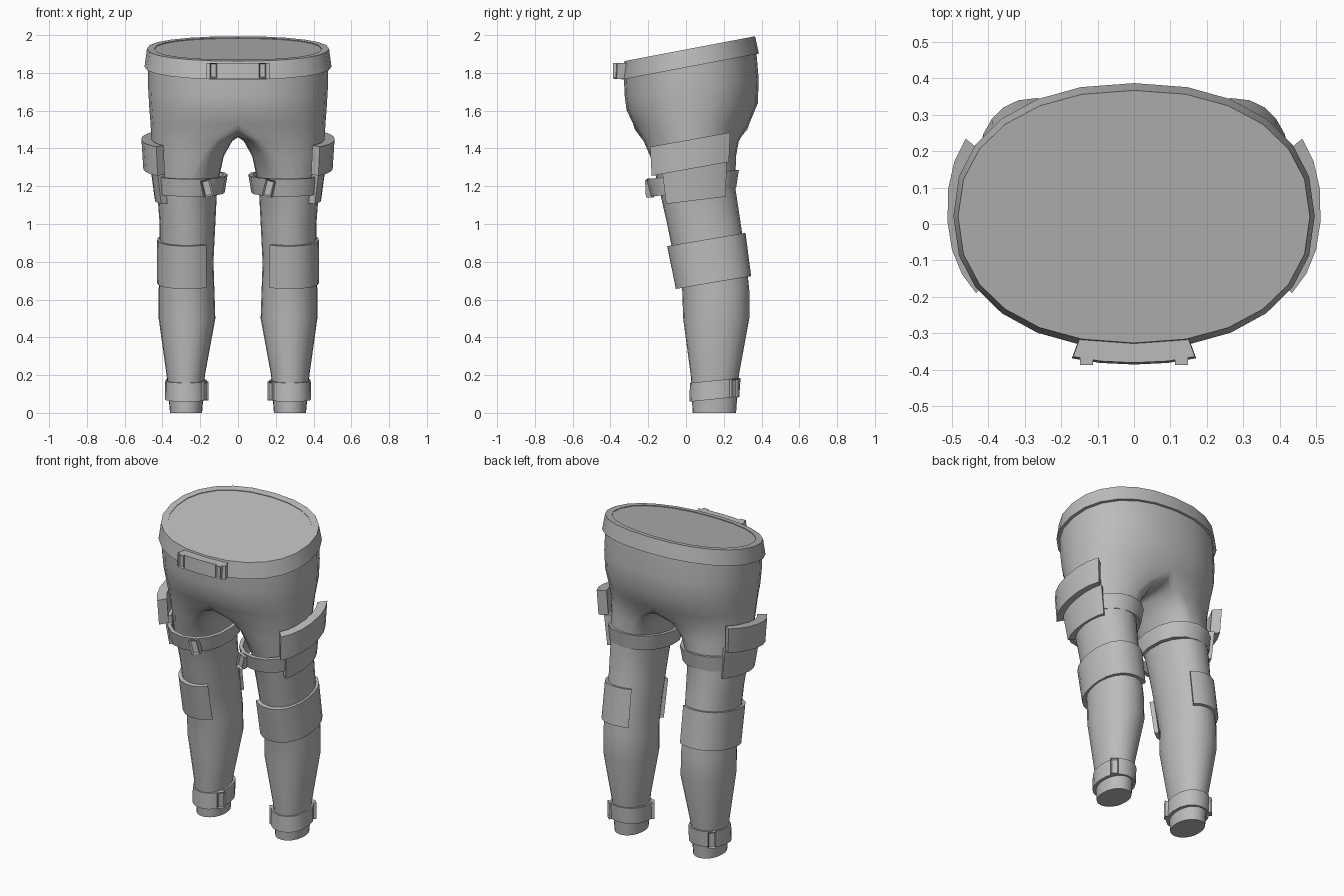
import bpy, bmesh
from math import sin, cos, radians, copysign
from mathutils import Matrix

cube = bpy.data.objects.get("Cube")
if cube:
    bpy.data.objects.remove(cube)

grey = bpy.data.materials.new("plain grey")
grey.use_nodes = True
GREY = (0.5, 0.5, 0.5, 1)
grey.diffuse_color = GREY
grey.node_tree.nodes["Principled BSDF"].inputs["Base Color"].default_value = GREY


def finish(bm, name, mirror=True, angle=35):
    """Turn a bmesh into a shaded, optionally mirrored object."""
    bmesh.ops.recalc_face_normals(bm, faces=bm.faces)
    mesh = bpy.data.meshes.new(name)
    bm.to_mesh(mesh)
    bm.free()
    mesh.materials.append(grey)
    ob = bpy.data.objects.new(name, mesh)
    bpy.context.collection.objects.link(ob)
    if mirror:
        mod = ob.modifiers.new("mirror", 'MIRROR')
        mod.use_clip = True
    bpy.ops.object.select_all(action='DESELECT')
    ob.select_set(True)
    bpy.context.view_layer.objects.active = ob
    bpy.ops.object.shade_smooth_by_angle(angle=radians(angle))
    return ob


def unit(deg, power=0.9):
    """Point on a slightly squared unit circle; 0 is +x, -90 is the front."""
    c, s = cos(radians(deg)), sin(radians(deg))
    c, s = (0 if abs(v) < 1e-6 else v for v in (c, s))
    return copysign(abs(c) ** power, c), copysign(abs(s) ** power, s)


def shell(name, bottom, top, thick, start=0, end=360, steps=20, tilt=0.0,
          mirror=True, angle=35):
    """Curved plate or closed strap between two ellipses (cx, cy, rx, ry, z)."""
    bm = bmesh.new()
    closed = end - start == 360
    sections = []
    for i in range(steps if closed else steps + 1):
        c, s = unit(start + (end - start) * i / steps)
        section = []
        for (cx, cy, rx, ry, z), inset in ((bottom, 0), (top, 0), (top, thick), (bottom, thick)):
            y = (ry - inset) * s
            section.append(bm.verts.new((cx + (rx - inset) * c, cy + y, z + tilt * y)))
        sections.append(section)
    pairs = list(zip(sections, sections[1:]))
    if closed:
        pairs.append((sections[-1], sections[0]))
    else:
        bm.faces.new(sections[0])
        bm.faces.new(sections[-1])
    for a, b in pairs:
        for k in range(4):
            n = (k + 1) % 4
            bm.faces.new((a[k], a[n], b[n], b[k]))
    return finish(bm, name, mirror, angle)


def buckle(name, loc, facing, width, height, depth, lean=0):
    """Small box with a recessed outer face, turned to face a direction."""
    bm = bmesh.new()
    bmesh.ops.create_cube(bm, size=1)
    bmesh.ops.scale(bm, vec=(depth, width, height), verts=bm.verts)
    bm.normal_update()
    face = max(bm.faces, key=lambda f: f.normal.x)
    bmesh.ops.inset_region(bm, faces=[face], thickness=width * 0.22, depth=-depth * 0.3)
    turn = Matrix.Rotation(radians(facing), 4, 'Z') @ Matrix.Rotation(radians(lean), 4, 'X')
    bmesh.ops.transform(bm, matrix=Matrix.Translation(loc) @ turn, verts=bm.verts)
    return finish(bm, name, True, 20)


# Trousers: half of the hips, a crotch seam ring, then one leg, mirrored
N = 24
HIPS = [  # z, tilt, outer x, front y, back y
    (1.87, .19, .475, -.33, .37), (1.72, .12, .476, -.325, .385),
    (1.62, .05, .47, -.315, .38), (1.53, 0, .463, -.28, .335)]
LEG = [  # z, pole x, outer x, inner x, front y, back y
    (1.44, .12, .458, .03, -.225, .28), (1.36, .19, .45, .075, -.19, .265),
    (1.2, .265, .43, .11, -.145, .26), (1.0, .27, .415, .12, -.1, .29),
    (.8, .27, .415, .13, -.06, .32), (.65, .27, .42, .125, -.02, .335),
    (.5, .27, .42, .12, -.015, .335), (.2, .275, .378, .175, .025, .28),
    (0, .275, .36, .19, .035, .265)]

bm = bmesh.new()
rings = []
for row, (z, tilt, outer, front, back) in enumerate(HIPS):
    seam = row == len(HIPS) - 1
    ring = []
    for i in range(N if seam else N // 2 + 1):
        c, s = unit(-90 + 360 * i / N)
        y = (front + back) / 2 + (back - front) / 2 * s
        dip = 0.07 * max(0, -c) ** 0.7 if seam else 0
        ring.append(bm.verts.new((max(0, outer * c), y, z + tilt * y - dip)))
    rings.append(ring)
for z, pole, outer, inner, front, back in LEG:
    ring = []
    for i in range(N):
        c, s = unit(-90 + 360 * i / N, 0.95)
        reach = outer - pole if c > 0 else pole - inner
        ring.append(bm.verts.new((pole + reach * c,
                                  (front + back) / 2 + (back - front) / 2 * s, z)))
    rings.append(ring)
for a, b in zip(rings, rings[1:]):
    full = len(a) == N
    for i in range(N if full else N // 2):
        j = (i + 1) % N
        bm.faces.new((a[i], a[j], b[j], b[i]))
bm.faces.new(rings[-1])
finish(bm, "trousers", True, 50)

# Waistband: tilted belt with a flat lid
shell("waistband", (0, .022, .495, .364, 1.833), (0, .02, .482, .346, 1.928), .04,
      steps=24, tilt=.19, mirror=False)
bm = bmesh.new()
lid = []
for i in range(N):
    c, s = unit(360 * i / N)
    lid.append(bm.verts.new((.46 * c, .02 + .33 * s, 1.924 + .19 * .33 * s)))
bm.faces.new(lid)
finish(bm, "waist_lid", False)

# Belt front plate and its two loops
shell("belt_front_plate", (0, 0, .49, .385, 1.768), (0, 0, .48, .38, 1.852), .06,
      -108, -72, 4, mirror=False)
buckle("belt_loop", (.13, -.372, 1.812), -90, .036, .08, .03)

# Thigh strap, its buckles and the outer thigh plates
shell("thigh_strap", (.255, .04, .185, .225, 1.168), (.25, .035, .195, .245, 1.262), .022,
      steps=16, tilt=.1)
buckle("thigh_buckle", (.165, -.19, 1.19), -102, .05, .09, .04, lean=-14)
shell("lower_thigh_plate", (.25, .05, .19, .25, 1.125), (.25, .04, .215, .27, 1.31), .04,
      -36, 38, 6, tilt=.12)
shell("upper_thigh_plate", (.25, .04, .252, .29, 1.295), (.25, .04, .262, .3, 1.45), .055,
      -48, 38, 6, tilt=.18)

# Knee pad wrapping the outside of the leg
shell("knee_pad", (.27, .145, .16, .2, .69), (.27, .107, .158, .208, .918), .025,
      -128, 122, 16, tilt=.17)

# Ankle cuff with two buckles
shell("ankle_cuff", (.275, .15, .112, .132, .072), (.275, .155, .11, .134, .172), .025,
      steps=16, tilt=.1)
buckle("outer_ankle_buckle", (.355, .25, .13), 48, .045, .1, .025)
buckle("inner_ankle_buckle", (.178, .08, .115), 215, .045, .1, .025)
